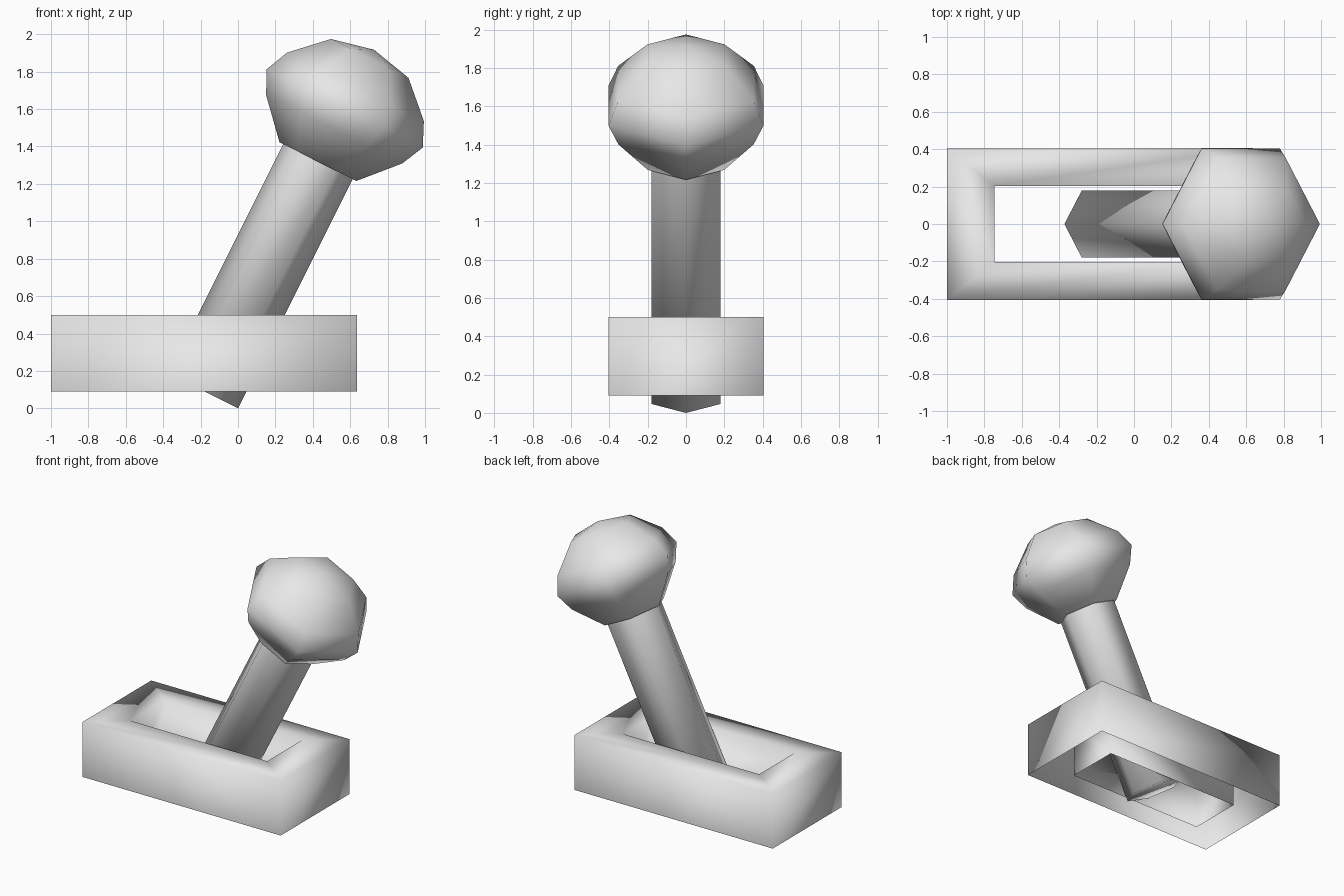
import bpy
import bmesh
from math import sin, cos, pi, radians

cube = bpy.data.objects.get("Cube")
if cube:
    bpy.data.objects.remove(cube, do_unlink=True)

# One plain grey for everything
grey = bpy.data.materials.new("light_grey")
grey.use_nodes = True
grey.diffuse_color = (0.8, 0.8, 0.8, 1)
grey.node_tree.nodes["Principled BSDF"].inputs["Base Color"].default_value = (0.8, 0.8, 0.8, 1)


def loft(name, rings, cap_start=False, apex=None):
    """Skin a stack of equal-sized rings, optionally closing either end."""
    bm = bmesh.new()
    loops = [[bm.verts.new(p) for p in ring] for ring in rings]
    n = len(loops[0])
    for a, b in zip(loops, loops[1:]):
        for i in range(n):
            j = (i + 1) % n
            bm.faces.new((a[i], a[j], b[j], b[i]))
    if cap_start:
        bm.faces.new(reversed(loops[0]))
    if apex:
        tip = bm.verts.new(apex)
        for i in range(n):
            bm.faces.new((loops[-1][i], loops[-1][(i + 1) % n], tip))
    for face in bm.faces:
        face.smooth = True
    mesh = bpy.data.meshes.new(name)
    bm.to_mesh(mesh)
    bm.free()
    mesh.materials.append(grey)
    obj = bpy.data.objects.new(name, mesh)
    bpy.context.collection.objects.link(obj)
    return obj


def rectangle(hx, hy, z):
    return [(-hx, -hy, z), (hx, -hy, z), (hx, hy, z), (-hx, hy, z)]


def hexagon(r, z):
    return [(r * cos(i * pi / 3), r * sin(i * pi / 3), z) for i in range(6)]


# Slotted base: outer wall, top rim and slot wall, open underneath
outer, slot = (0.818, 0.405), (0.565, 0.203)
base = loft("slotted_base", [
    rectangle(*outer, 0.09), rectangle(*outer, 0.5),
    rectangle(*slot, 0.5), rectangle(*slot, 0.09)])
base.location.x = -0.182

# Tilted six-sided lever shaft
shaft = loft("lever_shaft", [hexagon(0.208, 0), hexagon(0.208, 1.39)], cap_start=True)

# Six-sided squashed knob on the end of the shaft
joint = 1.371
profile = [(0.2, 0), (0.23, 0), (0.407, 0.193), (0.467, 0.318), (0.409, 0.447), (0.232, 0.617)]
knob = loft("lever_knob", [hexagon(r, joint + h) for r, h in profile],
            apex=(0, 0, joint + 0.669))

for part in (shaft, knob):
    part.location = (-0.186, 0, 0.093)
    part.rotation_euler.y = radians(26.6)
